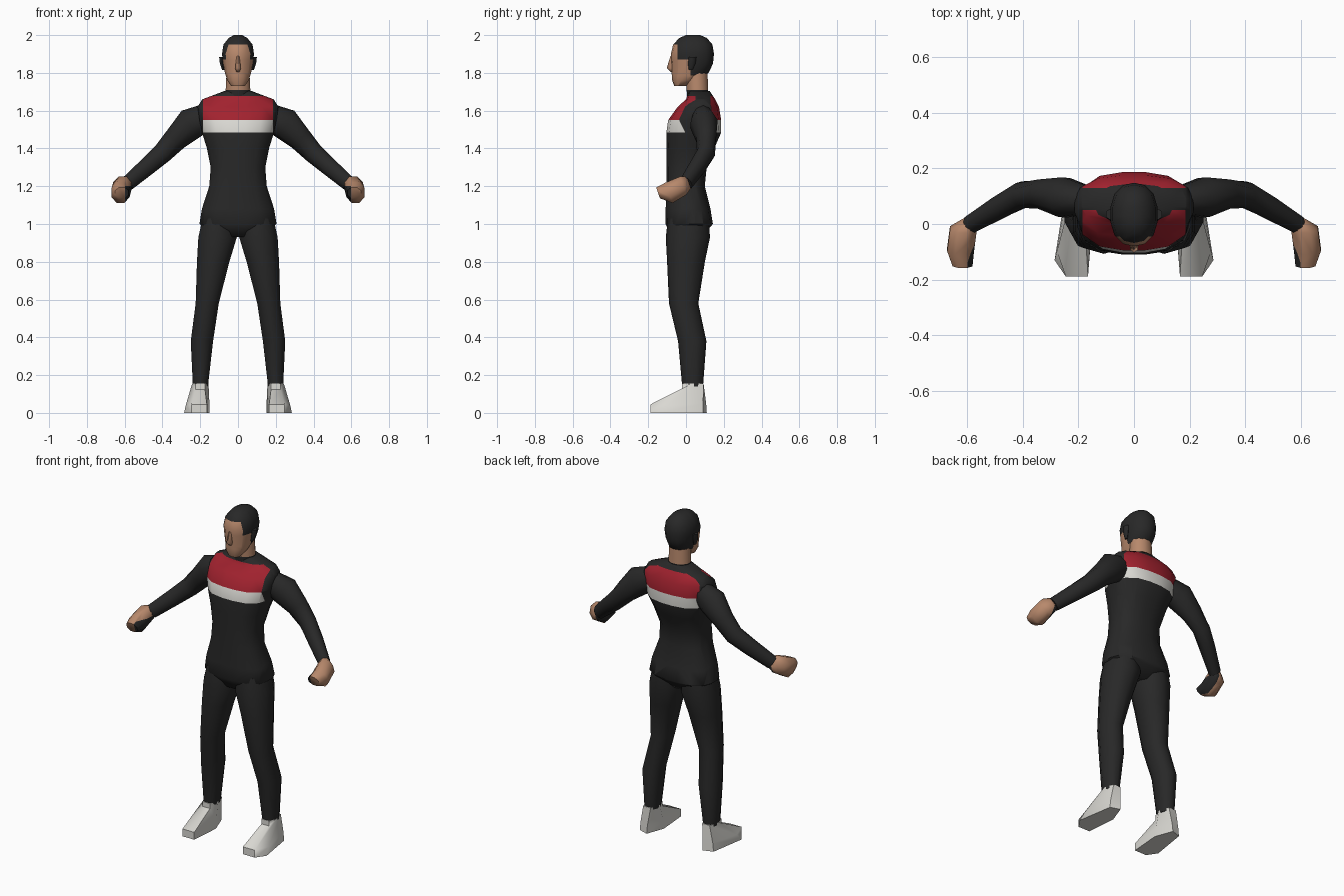
import bpy, bmesh, math
from mathutils import Vector

if "Cube" in bpy.data.objects:
    bpy.data.objects.remove(bpy.data.objects["Cube"])


def material(name, rgb):
    m = bpy.data.materials.new(name)
    m.diffuse_color = (*rgb, 1)
    m.use_nodes = True
    m.node_tree.nodes["Principled BSDF"].inputs["Base Color"].default_value = m.diffuse_color
    return m


BLACK = material("black", (0.021, 0.021, 0.021))
RED = material("red", (0.36, 0.016, 0.028))
WHITE = material("off_white", (0.70, 0.69, 0.65))
SKIN = material("skin", (0.48, 0.25, 0.15))


def ring(c, u, v, n, power=2.0):
    """Superellipse of n points about c, spanned by half axes u and v."""
    pts = []
    for i in range(n):
        a = 2 * math.pi * (i + 0.5) / n
        ca, sa = math.cos(a), math.sin(a)
        k = (abs(ca) ** power + abs(sa) ** power) ** (-1 / power)
        pts.append(Vector(c) + Vector(u) * ca * k + Vector(v) * sa * k)
    return pts


def level(z, x0, x1, y0, y1, n, power=2.0):
    """Horizontal ring filling the given x and y ranges."""
    return ring(((x0 + x1) / 2, (y0 + y1) / 2, z),
                ((x1 - x0) / 2, 0, 0), (0, (y1 - y0) / 2, 0), n, power)


def loft(name, rings, mats, cuts=(), rule=None, mirror=False, angle=60):
    """Skin the rings, cut along (axis, value) planes, colour faces by rule."""
    bm = bmesh.new()
    loops = [[bm.verts.new(p) for p in r] for r in rings]
    n = len(loops[0])
    for a, b in zip(loops, loops[1:]):
        for i in range(n):
            j = (i + 1) % n
            bm.faces.new((a[i], a[j], b[j], b[i]))
    bm.faces.new(loops[0][::-1])
    bm.faces.new(loops[-1])
    bmesh.ops.recalc_face_normals(bm, faces=bm.faces)
    for axis, value in cuts:
        no = Vector((0, 0, 0))
        no[axis] = 1
        bmesh.ops.bisect_plane(bm, geom=bm.verts[:] + bm.edges[:] + bm.faces[:],
                               plane_co=no * value, plane_no=no, dist=1e-5)
    if rule:
        for f in bm.faces:
            f.material_index = rule(f.calc_center_median())
    me = bpy.data.meshes.new(name)
    bm.to_mesh(me)
    bm.free()
    for m in mats:
        me.materials.append(m)
    ob = bpy.data.objects.new(name, me)
    bpy.context.collection.objects.link(ob)
    bpy.ops.object.select_all(action='DESELECT')
    ob.select_set(True)
    bpy.context.view_layer.objects.active = ob
    bpy.ops.object.shade_smooth_by_angle(angle=math.radians(angle))
    if mirror:
        ob.modifiers.new("mirror", 'MIRROR').use_mirror_merge = False
    return ob


# Torso: z, half width, front y, back y
torso = [(0.93, 0.11, -0.07, 0.08), (1.0, 0.205, -0.11, 0.143),
         (1.08, 0.192, -0.108, 0.13), (1.2, 0.153, -0.105, 0.10),
         (1.3, 0.145, -0.105, 0.11), (1.4, 0.165, -0.105, 0.15),
         (1.48, 0.19, -0.105, 0.185), (1.55, 0.205, -0.095, 0.187),
         (1.62, 0.215, -0.045, 0.175), (1.66, 0.19, 0.0, 0.155),
         (1.705, 0.07, 0.015, 0.125)]


def torso_colour(c):
    if abs(c.x) > 0.185 or c.z < 1.485:
        return 0
    if c.z < 1.55:
        return 2
    return 1 if c.z < 1.678 and not 0.05 < c.y < 0.13 else 0


loft("torso", [level(z, -w, w, f, b, 16, 2.7) for z, w, f, b in torso],
     [BLACK, RED, WHITE],
     [(2, 1.485), (2, 1.55), (2, 1.678), (0, 0.185), (0, -0.185), (1, 0.05), (1, 0.13)],
     torso_colour)

# Neck with dark collar
neck = [(1.62, 0.07, 0.01, 0.13), (1.70, 0.068, 0.002, 0.12), (1.82, 0.062, -0.005, 0.115)]
loft("neck", [level(z, -w, w, f, b, 12) for z, w, f, b in neck], [SKIN, BLACK],
     [(2, 1.71)], lambda c: 1 if c.z < 1.71 else 0)

# Head with painted hair cap
head = [(1.73, 0.036, -0.062, 0.0), (1.76, 0.058, -0.073, 0.05),
        (1.80, 0.07, -0.076, 0.12), (1.85, 0.08, -0.078, 0.143),
        (1.90, 0.086, -0.08, 0.148), (1.95, 0.078, -0.068, 0.14),
        (1.985, 0.05, -0.035, 0.11), (2.0, 0.022, 0.0, 0.075)]


def hair_rule(c):
    hair = (c.z > 1.95 or (c.z > 1.87 and c.y > -0.045) or (c.z > 1.785 and c.y > 0.025))
    return 1 if hair else 0


loft("head", [level(z, -w, w, f, b, 14, 2.3) for z, w, f, b in head], [SKIN, BLACK],
     [(2, 1.785), (2, 1.87), (2, 1.95), (1, -0.045), (1, 0.025)], hair_rule)

# Nose and ears
nose = [(1.805, 0.010, -0.080, -0.06), (1.825, 0.017, -0.102, -0.06), (1.89, 0.008, -0.082, -0.06)]
loft("nose", [level(z, -w, w, f, b, 6) for z, w, f, b in nose], [SKIN])
ears = [(1.815, 0.07, 0.085, 0.015, 0.035), (1.85, 0.07, 0.098, 0.01, 0.05),
        (1.885, 0.07, 0.102, 0.015, 0.055)]
loft("ears", [level(*e, 6) for e in ears], [BLACK], mirror=True)

# Arms: centre, half depth, half height
arm = [((0.16, 0.085, 1.57), 0.05, 0.07), ((0.25, 0.095, 1.53), 0.075, 0.085),
       ((0.33, 0.107, 1.45), 0.055, 0.064), ((0.40, 0.105, 1.375), 0.049, 0.055),
       ((0.48, 0.062, 1.305), 0.044, 0.05), ((0.585, 0.0, 1.215), 0.034, 0.042)]
arm_rings = []
for i, (c, depth, height) in enumerate(arm):
    t = (Vector(arm[min(i + 1, 5)][0]) - Vector(arm[max(i - 1, 0)][0])).normalized()
    side = Vector((0, 0, 1)).cross(t).normalized()
    arm_rings.append(ring(c, side * depth, t.cross(side) * height, 10))
loft("arms", arm_rings, [BLACK], mirror=True)

# Fists with dark palms
hand = [((0.588, 0.015, 1.22), 0.026, 0.032), ((0.612, -0.015, 1.203), 0.05, 0.05),
        ((0.622, -0.09, 1.165), 0.05, 0.056), ((0.615, -0.148, 1.165), 0.037, 0.03)]
loft("hands", [ring(c, (w, 0, 0), (0, -h * 0.35, h), 8, 2.6) for c, w, h in hand],
     [SKIN, BLACK], [(0, 0.597), (2, 1.2)],
     lambda c: 1 if c.x < 0.597 and c.z < 1.2 else 0, mirror=True)

# Legs: z, inner x, outer x, front y, back y
leg = [(1.03, 0.015, 0.19, -0.095, 0.12), (0.93, 0.003, 0.213, -0.107, 0.127),
       (0.8, 0.043, 0.22, -0.10, 0.10), (0.58, 0.10, 0.226, -0.09, 0.065),
       (0.38, 0.13, 0.252, -0.042, 0.108), (0.14, 0.158, 0.24, -0.02, 0.09)]
loft("legs", [level(*r, 10, 2.3) for r in leg], [BLACK], mirror=True)

# Shoes: sole, toe-top and ankle outlines
sole = [(0.165, -0.188), (0.245, -0.188), (0.285, -0.13), (0.25, 0.09), (0.19, 0.11), (0.15, 0.0)]
ankle = [(0.175, -0.022), (0.225, -0.022), (0.243, 0.03), (0.225, 0.093), (0.175, 0.093), (0.156, 0.03)]
lip = [0.045, 0.045, 0.04, 0.05, 0.05, 0.05]
top = [0.125, 0.125, 0.155, 0.155, 0.155, 0.155]
mid = [Vector(s).lerp(Vector(a), 0.0 if i < 2 else 0.2)
       for i, (s, a) in enumerate(zip(sole, ankle))]
loft("shoes", [[Vector((x, y, 0)) for x, y in sole],
               [Vector((p.x, p.y, z)) for p, z in zip(mid, lip)],
               [Vector((x, y, z)) for (x, y), z in zip(ankle, top)],
               [Vector((x, y, 0.155)) for x, y in ankle]], [WHITE], mirror=True)
